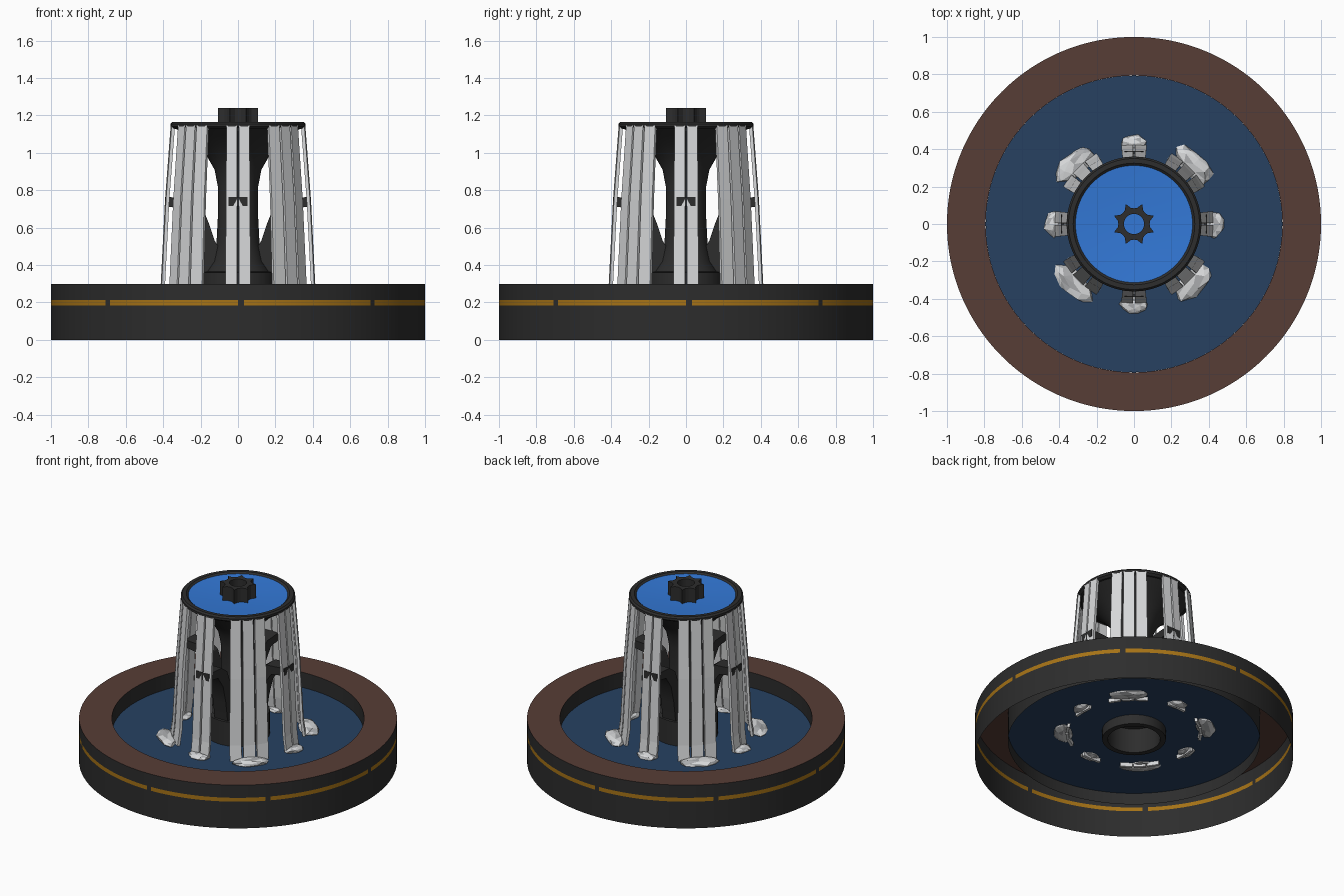
import bpy, bmesh, math, random
from mathutils import Matrix, Vector

if "Cube" in bpy.data.objects:
    bpy.data.objects.remove(bpy.data.objects["Cube"])

random.seed(4)


def mat(name, col):
    m = bpy.data.materials.new(name)
    m.diffuse_color = (*col, 1)
    m.use_nodes = True
    m.node_tree.nodes["Principled BSDF"].inputs["Base Color"].default_value = m.diffuse_color
    return m


DARK = mat("dark grey", (0.026, 0.026, 0.026))
BROWN = mat("brown", (0.095, 0.047, 0.037))
NAVY = mat("navy blue", (0.02, 0.053, 0.12))
BLUE = mat("bright blue", (0.033, 0.19, 0.68))
ORANGE = mat("orange", (0.38, 0.17, 0.008))
LIGHT = mat("light grey", (0.68, 0.69, 0.70))
GREY = mat("mid grey", (0.40, 0.41, 0.42))


def finish(name, bm, mats, smooth=None):
    bmesh.ops.remove_doubles(bm, verts=bm.verts, dist=1e-5)
    me = bpy.data.meshes.new(name)
    bm.to_mesh(me)
    bm.free()
    for m in mats:
        me.materials.append(m)
    ob = bpy.data.objects.new(name, me)
    bpy.context.collection.objects.link(ob)
    if smooth:
        bpy.context.view_layer.objects.active = ob
        ob.select_set(True)
        bpy.ops.object.shade_smooth_by_angle(angle=math.radians(smooth))
        ob.select_set(False)
    return ob


def lathe(name, profile, mats, rule=lambda row, seg: 0, segs=96):
    """Spin (r, z) points; rule(row, seg) gives the material of each face."""
    bm = bmesh.new()
    rows = [[bm.verts.new((r * math.cos(a), r * math.sin(a), z))
             for a in (2 * math.pi * i / segs for i in range(segs))] for r, z in profile]
    for k in range(len(rows) - 1):
        for i in range(segs):
            j = (i + 1) % segs
            f = bm.faces.new((rows[k][i], rows[k][j], rows[k + 1][j], rows[k + 1][i]))
            f.material_index = rule(k, i)
    return finish(name, bm, mats, 35)


# Base ring, open underneath: outer wall with orange dashes, brown top, inner wall
def ring_rule(row, seg):
    if row == 1:
        return 0 if seg % 24 == 0 else 2
    return 1 if row == 3 else 0


lathe("base_ring", [(1, 0), (1, 0.185), (1, 0.212), (1, 0.3), (0.793, 0.3), (0.793, 0.115)],
      [DARK, BROWN, ORANGE], ring_rule, 192)

# Sunken floor
lathe("floor_disc", [(0.793, 0.195), (0.19, 0.195)], [NAVY])

# Central column with foot collar and flared top
lathe("column", [(0.165, 0.13), (0.2, 0.13), (0.2, 0.36), (0.17, 0.365), (0.135, 0.42), (0.115, 0.52),
                 (0.108, 0.65), (0.108, 0.82), (0.125, 0.91), (0.165, 0.98), (0.22, 1.04),
                 (0.28, 1.09), (0.34, 1.135)], [DARK])
lathe("column_foot_inside", [(0.165, 0.13), (0.165, 0.3), (0.0, 0.3)], [DARK])

# Cap: dark rim with a shallow blue dish
lathe("cap_rim", [(0.31, 1.13), (0.345, 1.128), (0.36, 1.14), (0.36, 1.155), (0.35, 1.166),
                  (0.325, 1.166), (0.312, 1.155), (0.31, 1.13)], [DARK])
lathe("cap_dish", [(0.315, 1.156), (0.2, 1.148), (0.0, 1.14)], [BLUE])

# Star-shaped hollow knob
bm = bmesh.new()
loops = []
for z, hole in ((1.14, 0), (1.24, 0), (1.24, 1), (1.14, 1)):
    row = []
    for i in range(32):
        a = 2 * math.pi * i / 32
        r = 0.054 if hole else (0.084, 0.088, 0.115, 0.088)[i % 4]
        row.append(bm.verts.new((r * math.cos(a), r * math.sin(a), z)))
    loops.append(row)
for k in range(3):
    for i in range(32):
        j = (i + 1) % 32
        bm.faces.new((loops[k][i], loops[k][j], loops[k + 1][j], loops[k + 1][i]))
finish("knob", bm, [DARK])

# Four curved arms from the column out to the cardinal ribs
ARM = [(0.08, 0.46), (0.125, 0.53), (0.155, 0.62), (0.19, 0.71), (0.25, 0.755), (0.39, 0.765),
       (0.39, 0.715), (0.29, 0.70), (0.235, 0.62), (0.205, 0.5), (0.185, 0.36), (0.08, 0.36)]
for n in range(4):
    bm = bmesh.new()
    a, b = [[bm.verts.new((r, s * 0.05, z)) for r, z in ARM] for s in (-1, 1)]
    bm.faces.new(a)
    bm.faces.new(b[::-1])
    for i in range(len(ARM)):
        j = (i + 1) % len(ARM)
        bm.faces.new((a[j], a[i], b[i], b[j]))
    bmesh.ops.triangulate(bm, faces=[f for f in bm.faces if len(f.verts) > 4])
    bm.transform(Matrix.Rotation(n * math.pi / 2, 4, 'Z'))
    finish(f"arm_{n}", bm, [DARK], 30)


# Leaning slats: two at each cardinal direction, three at each diagonal
def slat(bm, ang, off, w_top, w_bot):
    c = []
    for z, r, w in ((0.17, 0.425, w_bot), (0.3, 0.408, w_bot), (0.75, 0.385, (w_top + w_bot) / 2),
                    (1.145, 0.355, w_top)):
        o = off * w
        # keep slats tangent to the cage by bending the side ones inwards
        t = ang + math.atan2(o, r)
        e, d = Vector((math.cos(t), math.sin(t), 0)), Vector((-math.sin(t), math.cos(t), 0))
        h = w * 0.43
        c.append([bm.verts.new(e * (r + q) + d * p + Vector((0, 0, z)))
                  for p, q in ((-h, -0.014), (h, -0.014), (h, 0.004), (-h, 0.004))])
    for k in range(3):
        for i in range(4):
            j = (i + 1) % 4
            bm.faces.new((c[k][i], c[k][j], c[k + 1][j], c[k + 1][i]))
    bm.faces.new(c[0][::-1])
    bm.faces.new(c[3])


for n in range(8):
    ang = n * math.pi / 4
    diag = n % 2
    bm = bmesh.new()
    for off in ((-1, 0, 1) if diag else (-0.5, 0.5)):
        slat(bm, ang, off, 0.078 if diag else 0.066, 0.088 if diag else 0.072)
    finish(f"slats_{n}", bm, [LIGHT])

    # Lumpy foot spreading over the floor, with a few greyer facets
    bm = bmesh.new()
    bmesh.ops.create_icosphere(bm, subdivisions=2, radius=1)
    for v in bm.verts:
        v.co *= random.uniform(0.85, 1.12)
    size = (0.062, 0.128, 0.026) if diag else (0.052, 0.072, 0.024)
    bm.transform(Matrix.Rotation(ang, 4, 'Z') @ Matrix.Translation((0.452 if diag else 0.428, 0, 0.2))
                 @ Matrix.Diagonal((*size, 1)))
    for f in bm.faces:
        f.material_index = int(random.random() < 0.4)
    finish(f"slat_foot_{n}", bm, [LIGHT, GREY])
